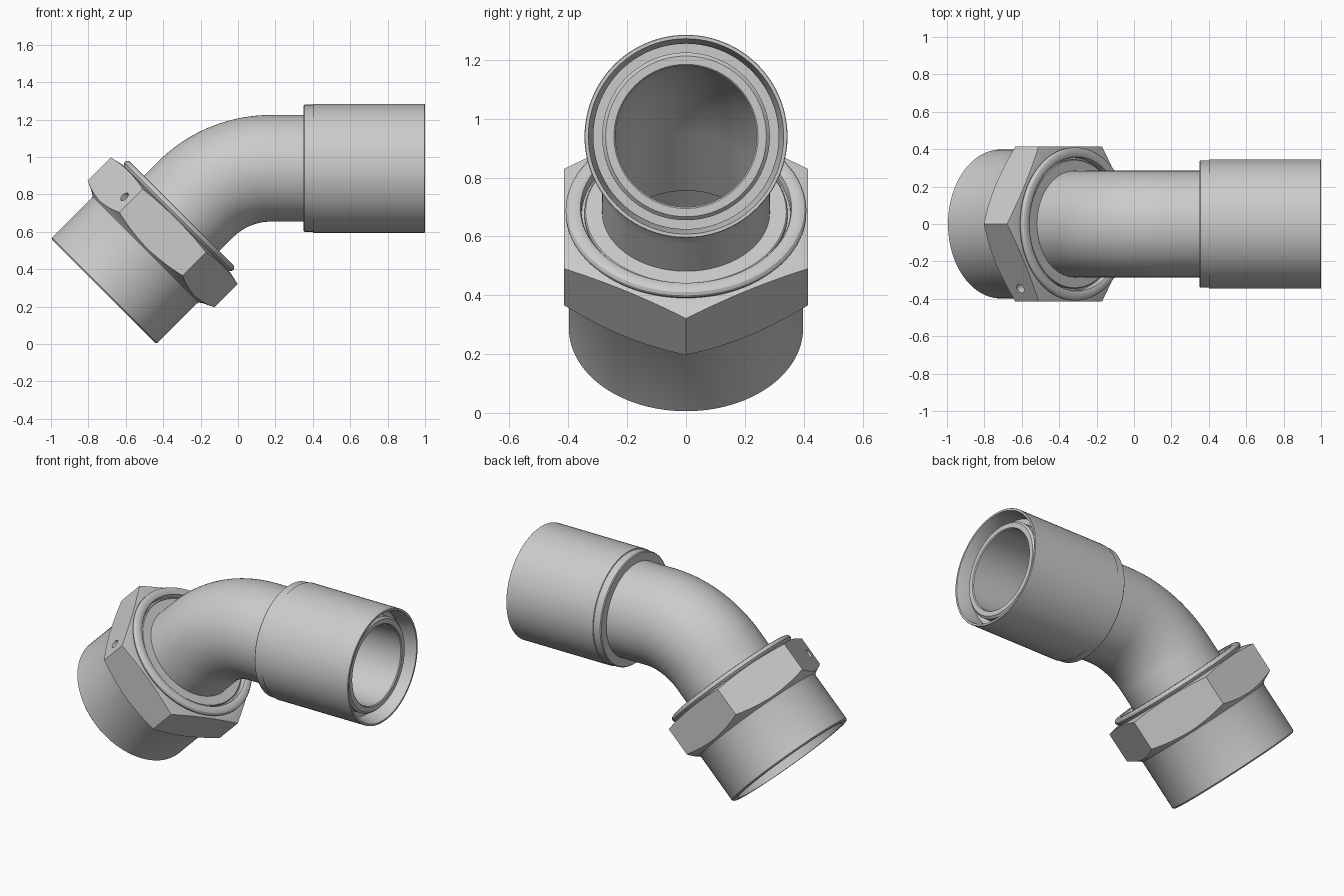
import bpy, bmesh, math
from mathutils import Vector, Matrix

if "Cube" in bpy.data.objects:
    bpy.data.objects.remove(bpy.data.objects["Cube"])

SEG = 96
BASE = Vector((-0.7186, 0, 0.2814))      # centre of the nut's open end
DIAG = Vector((1, 0, 1)).normalized()    # nut axis
BEND_R = 0.57
L1 = 0.695                               # straight run before the bend
L2 = L1 + BEND_R * math.pi / 4           # end of the bend
CENTRE = BASE + DIAG * L1 + Vector((1, 0, -1)).normalized() * BEND_R
END_X = CENTRE.x                         # x where the level run starts

metal = bpy.data.materials.new("grey_metal")
metal.diffuse_color = (0.6, 0.6, 0.6, 1)
metal.use_nodes = True
metal.node_tree.nodes["Principled BSDF"].inputs["Base Color"].default_value = metal.diffuse_color


def along(u):
    """Point and direction on the elbow's centre line."""
    if u <= L1:
        return BASE + DIAG * u, DIAG
    if u >= L2:
        return CENTRE + Vector((u - L2, 0, BEND_R)), Vector((1, 0, 0))
    a = math.pi / 4 * (1 - (u - L1) / (L2 - L1))
    return (CENTRE + BEND_R * Vector((-math.sin(a), 0, math.cos(a))),
            Vector((math.cos(a), 0, math.sin(a))))


def at_x(x):
    return L2 + x - END_X


def add_object(name, bm):
    bmesh.ops.recalc_face_normals(bm, faces=bm.faces)
    mesh = bpy.data.meshes.new(name)
    bm.to_mesh(mesh)
    bm.free()
    mesh.materials.append(metal)
    ob = bpy.data.objects.new(name, mesh)
    bpy.context.collection.objects.link(ob)
    return ob


def turned(name, profile):
    """Closed (distance, radius) profile turned around the centre line."""
    bm = bmesh.new()
    rings = []
    for u, r in profile:
        p, d = along(u)
        side, up = Vector((0, 1, 0)), d.cross(Vector((0, 1, 0)))
        rings.append([bm.verts.new(p + r * (side * math.cos(t) + up * math.sin(t)))
                      for t in (2 * math.pi * i / SEG for i in range(SEG))])
    for a, b in zip(rings, rings[1:] + rings[:1]):
        for i in range(SEG):
            j = (i + 1) % SEG
            bm.faces.new((a[i], a[j], b[j], b[i]))
    return add_object(name, bm)


def prism(name, sides, radius, length, centre, axis, ref):
    """Solid prism with a corner pointing along ref."""
    bm = bmesh.new()
    bmesh.ops.create_cone(bm, cap_ends=True, segments=sides, radius1=radius,
                          radius2=radius, depth=length)
    first = max(bm.verts, key=lambda v: v.co.x + v.co.y * 0.001).co
    turn = Matrix.Rotation(-math.atan2(first.y, first.x), 4, 'Z')
    frame = Matrix((ref, axis.cross(ref), axis)).transposed().to_4x4()
    bm.transform(Matrix.Translation(centre) @ frame @ turn)
    return add_object(name, bm)


def cut(ob, tool, operation):
    mod = ob.modifiers.new("cut", 'BOOLEAN')
    mod.operation, mod.object, mod.solver = operation, tool, 'EXACT'
    bpy.context.view_layer.objects.active = ob
    bpy.ops.object.modifier_apply(modifier=mod.name)
    bpy.data.objects.remove(tool)


# Union nut: round skirt, chamfered hexagon
nut = turned("union_nut", [
    (0, 0.365), (0, 0.39), (0.008, 0.398), (0.305, 0.398), (0.318, 0.402),
    (0.33, 0.418), (0.365, 0.492), (0.532, 0.492), (0.551, 0.405), (0.551, 0.30),
    (0.43, 0.30), (0.43, 0.35), (0.42, 0.365)])
OUT = Vector((-1, 0, 1)).normalized()
cut(nut, prism("hex_cutter", 6, 0.479, 2, BASE + DIAG * 0.4, DIAG, OUT), 'INTERSECT')

# Small wire hole in one slanted flat
normal = (OUT * math.cos(math.pi / 6) - Vector((0, 1, 0)) * math.sin(math.pi / 6)).normalized()
hole_at = BASE + DIAG * 0.437 + OUT * 0.279 + Vector((0, -0.346, 0))
cut(nut, prism("hole_cutter", 24, 0.026, 0.09, hole_at, normal, DIAG), 'DIFFERENCE')

# Rounded bead on the nut face
bead = turned("nut_bead", [
    (0.545, 0.39), (0.556, 0.402), (0.566, 0.409), (0.576, 0.409), (0.585, 0.403),
    (0.59, 0.392), (0.59, 0.368), (0.586, 0.359), (0.578, 0.355), (0.545, 0.355)])

# Seat ring inside the bead
seat = turned("seat_ring", [(0.44, 0.345), (0.564, 0.345), (0.568, 0.341),
                            (0.568, 0.27), (0.44, 0.27)])

# Bent tube with through bore
steps = [L1 + (L2 - L1) * i / 24 for i in range(25)]
tip = at_x(0.96)
tube = turned("elbow_tube",
              [(0.43, 0.285)] + [(u, 0.285) for u in steps]
              + [(tip - 0.012, 0.285), (tip, 0.273), (tip, 0.245), (tip - 0.005, 0.24)]
              + [(u, 0.24) for u in reversed(steps)] + [(0.43, 0.24)])

# Sleeve on the level end, with a recessed mouth
sleeve = turned("end_sleeve", [
    (at_x(x), r) for x, r in (
        (0.35, 0.28), (0.35, 0.335), (0.355, 0.34), (0.40, 0.34), (0.402, 0.345),
        (0.998, 0.345), (1.0, 0.343), (1.0, 0.332), (0.93, 0.315), (0.90, 0.315),
        (0.90, 0.28))])

for ob in (nut, bead, seat, tube, sleeve):
    bpy.ops.object.select_all(action='DESELECT')
    ob.select_set(True)
    bpy.context.view_layer.objects.active = ob
    bpy.ops.object.shade_smooth_by_angle(angle=math.radians(28))
